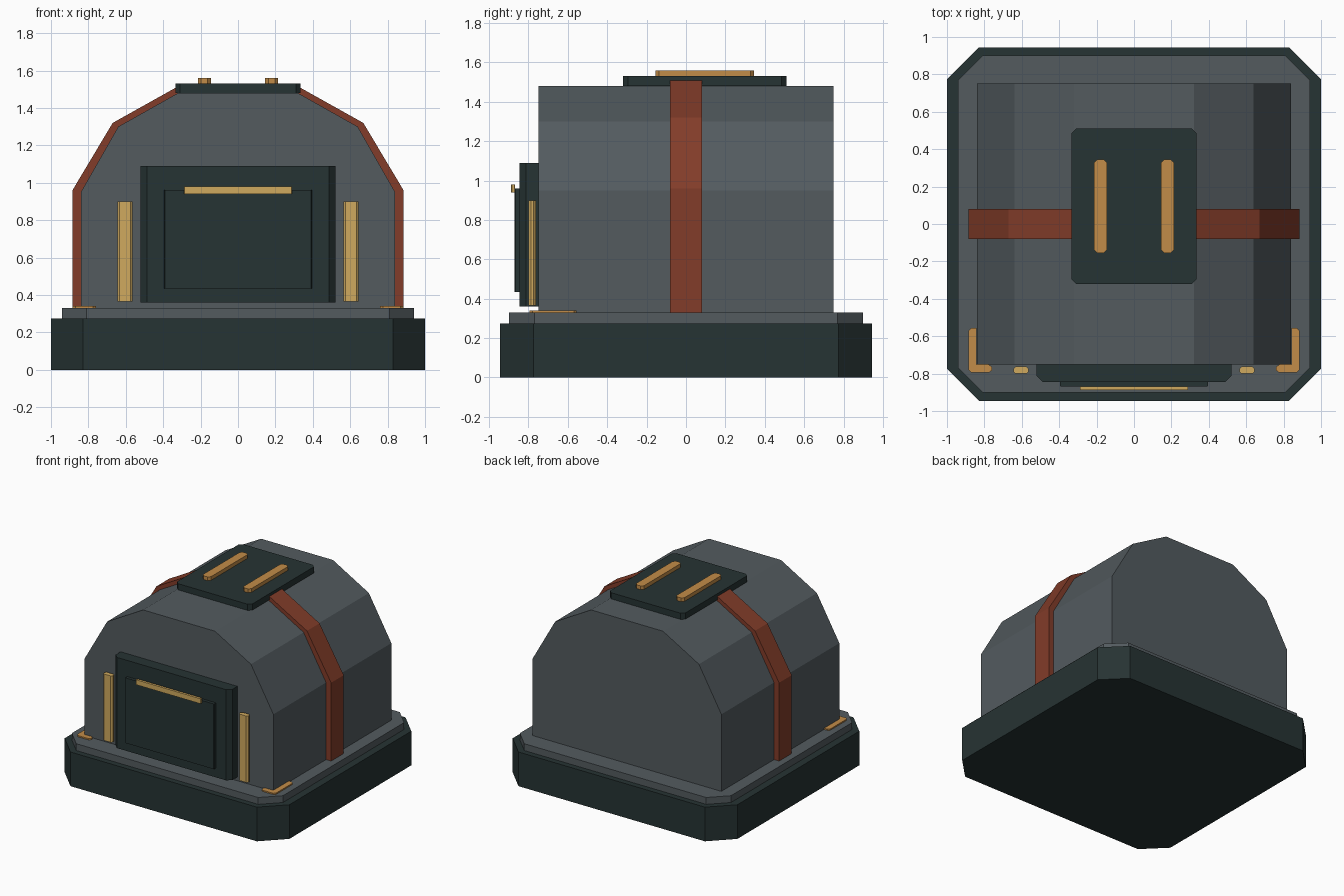
import bpy
import bmesh
from mathutils import Vector

cube = bpy.data.objects.get("Cube")
if cube:
    bpy.data.objects.remove(cube, do_unlink=True)


def material(name, srgb):
    """Flat material from an sRGB colour, stored as linear values."""
    lin = [((c / 255 + 0.055) / 1.055) ** 2.4 for c in srgb]
    mat = bpy.data.materials.new(name)
    mat.use_nodes = True
    mat.diffuse_color = (*lin, 1)
    bsdf = mat.node_tree.nodes["Principled BSDF"]
    bsdf.inputs["Base Color"].default_value = (*lin, 1)
    bsdf.inputs["Roughness"].default_value = 0.8
    return mat


DARK = material("dark green", (38, 51, 51))
GREY = material("slate grey", (83, 91, 95))
RUST = material("rust red", (130, 60, 41))
GOLD = material("brass", (194, 140, 72))
LAMP = material("pale gold", (208, 170, 95))


def prism(name, outline, lo, hi, mat, axis="z"):
    """Extrude a flat outline along z (outline in xy) or y (outline in xz)."""
    bm = bmesh.new()
    if axis == "z":
        pts, push = [(a, b, lo) for a, b in outline], Vector((0, 0, hi - lo))
    else:
        pts, push = [(a, lo, b) for a, b in outline], Vector((0, hi - lo, 0))
    face = bm.faces.new([bm.verts.new(p) for p in pts])
    ext = bmesh.ops.extrude_face_region(bm, geom=[face], use_keep_orig=True)
    moved = [v for v in ext["geom"] if isinstance(v, bmesh.types.BMVert)]
    bmesh.ops.translate(bm, verts=moved, vec=push)
    bmesh.ops.recalc_face_normals(bm, faces=bm.faces)
    mesh = bpy.data.meshes.new(name)
    bm.to_mesh(mesh)
    bm.free()
    obj = bpy.data.objects.new(name, mesh)
    mesh.materials.append(mat)
    bpy.context.collection.objects.link(obj)
    return obj


def cut_rect(x0, x1, y0, y1, front, back=None):
    """Rectangle with cut corners; front cut at y0, back cut at y1."""
    back = front if back is None else back
    pts = [(x0 + front, y0), (x1 - front, y0), (x1, y0 + front)]
    if back:
        pts += [(x1, y1 - back), (x1 - back, y1), (x0 + back, y1), (x0, y1 - back)]
    else:
        pts += [(x1, y1), (x0, y1)]
    return pts + [(x0, y0 + front)]


def arch(half):
    """Mirror a right-hand profile, listed bottom to top, into a full arch."""
    return half + [(-x, z) for x, z in reversed(half)]


# Base and deck
prism("base", cut_rect(-1, 1, -0.945, 0.945, 0.17), 0, 0.275, DARK)
prism("deck", cut_rect(-0.94, 0.94, -0.9, 0.9, 0.13), 0.275, 0.33, GREY)

# Faceted shelter body and the band over it
inner = arch([(0.84, 0.33), (0.84, 0.95), (0.64, 1.3), (0.32, 1.48)])
outer = arch([(0.885, 0.33), (0.885, 0.96), (0.67, 1.32), (0.33, 1.51)])
prism("shelter_body", inner, -0.75, 0.75, GREY, "y")
prism("strap", outer + inner[::-1], -0.08, 0.08, RUST, "y")

# Roof plate with two raised rails
prism("roof_plate", cut_rect(-0.335, 0.335, -0.32, 0.51, 0.025), 1.48, 1.53, DARK)

# Door: frame, panel and handle
prism("door_frame", cut_rect(-0.52, 0.52, -0.845, -0.75, 0.033, 0), 0.36, 1.09, DARK)
prism("door_panel", cut_rect(-0.395, 0.395, -0.87, -0.845, 0.004, 0), 0.435, 0.96, DARK)
prism("door_handle", cut_rect(-0.29, 0.29, -0.888, -0.868, 0.004), 0.94, 0.98, LAMP)

# Paired parts
for side, s in (("left", 1), ("right", -1)):
    def mirrored(pts):
        return [(s * x, y) for x, y in pts]

    prism(f"{side}_roof_rail", mirrored(cut_rect(0.145, 0.215, -0.155, 0.345, 0.018)),
          1.53, 1.56, GOLD)
    prism(f"{side}_door_lamp", mirrored(cut_rect(0.563, 0.645, -0.8, -0.762, 0.012)),
          0.365, 0.9, LAMP)
    bracket = [(0.775, -0.795), (0.87, -0.795), (0.885, -0.78), (0.885, -0.57),
               (0.87, -0.555), (0.841, -0.555), (0.841, -0.752), (0.775, -0.752),
               (0.76, -0.765), (0.76, -0.782)]
    prism(f"{side}_corner_bracket", mirrored(bracket), 0.33, 0.34, GOLD)
